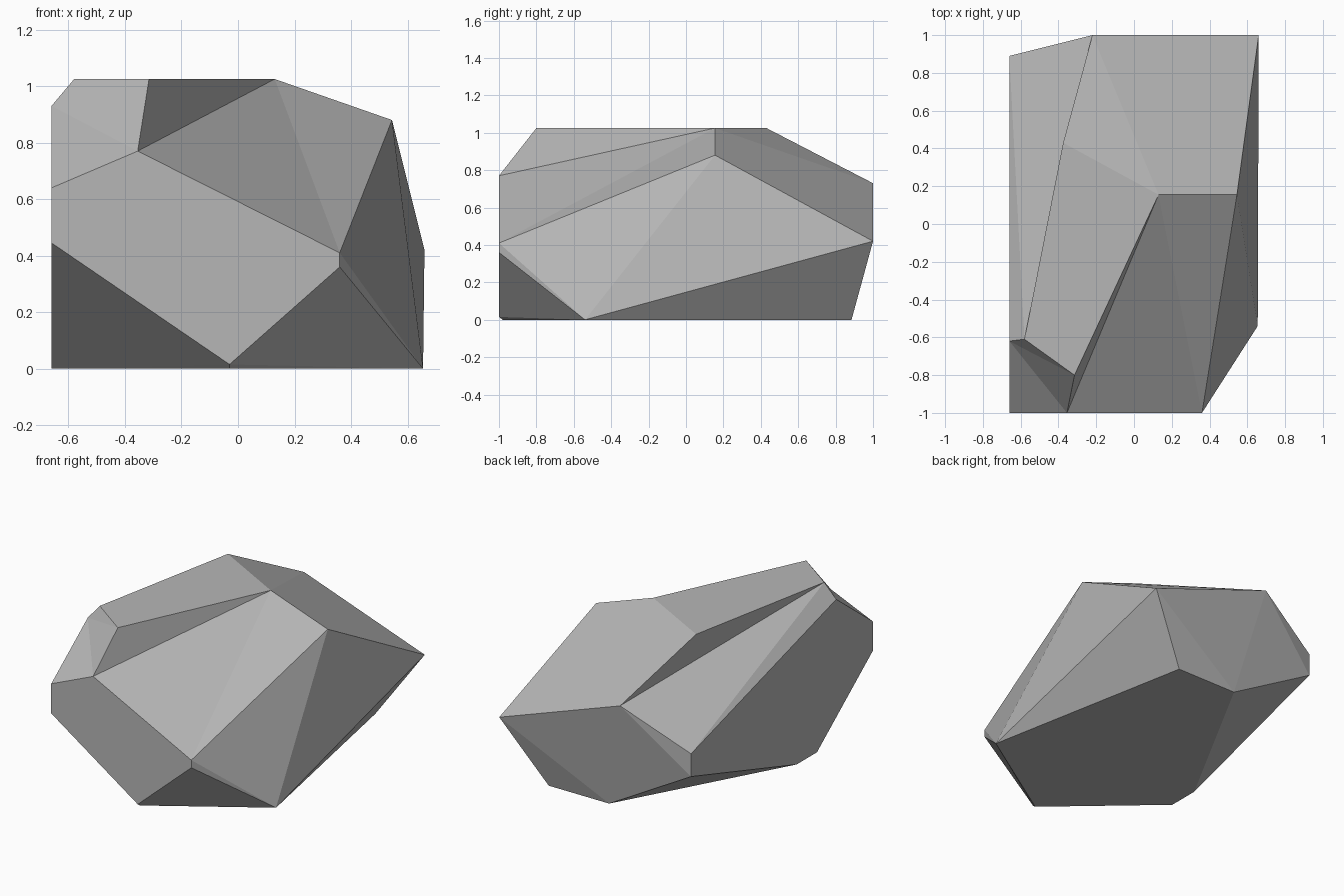
import bpy
import bmesh
import math

# Remove the default cube
default_cube = bpy.data.objects.get("Cube")
if default_cube:
    bpy.data.objects.remove(default_cube, do_unlink=True)


def make_material(name, color):
    material = bpy.data.materials.new(name)
    material.use_nodes = True
    material.diffuse_color = color
    shader = material.node_tree.nodes["Principled BSDF"]
    shader.inputs["Base Color"].default_value = color
    shader.inputs["Roughness"].default_value = 0.9
    return material


def replace_facets(bm, verts, facets):
    """Swap the skin spanning the named corners for the given facets."""
    region = {verts[name] for facet in facets for name in facet.split()}
    covered = [face for face in bm.faces if region.issuperset(face.verts)]
    bmesh.ops.delete(bm, geom=covered, context="FACES")
    for facet in facets:
        bm.faces.new([verts[name] for name in facet.split()])


def make_stone(name, corners, chips, material):
    """Wrap a convex skin round the corners, chip it, and merge flat facets."""
    bm = bmesh.new()
    verts = {key: bm.verts.new(position) for key, position in corners.items()}
    bmesh.ops.convex_hull(bm, input=bm.verts)
    for facets in chips:
        replace_facets(bm, verts, facets)
    bmesh.ops.recalc_face_normals(bm, faces=bm.faces)
    bmesh.ops.dissolve_limit(bm, angle_limit=math.radians(0.5), verts=bm.verts, edges=bm.edges)
    mesh = bpy.data.meshes.new(name)
    bm.to_mesh(mesh)
    bm.free()
    mesh.materials.append(material)
    stone = bpy.data.objects.new(name, mesh)
    bpy.context.collection.objects.link(stone)
    return stone


# Planes that cut the boulder off flat
side, front, back, top, ground = 0.66, -1, 1, 1.025, 0

corners = {
    # Front facet
    "front_peak": (-0.355, front, 0.77),
    "front_right_high": (-side, front, 0.64),
    "front_right_low": (-side, front, 0.445),
    "front_foot": (-0.03, front, 0.015),
    "front_left_low": (0.36, front, 0.36),
    "front_left_high": (0.36, front, 0.41),
    # Flat crown and the shoulder beside it
    "crown_front": (-0.315, -0.8, top),
    "crown_right": (-0.58, -0.61, top),
    "crown_back": (-0.375, 0.43, top),
    "crown_left": (0.13, 0.155, top),
    "shoulder": (0.545, 0.155, 0.88),
    # Right-hand flat facet
    "side_front": (-side, -0.62, 0.93),
    "side_back": (-side, 0.89, 0.49),
    "side_low": (-side, 0.89, 0.34),
    # Back ridge
    "ridge_right": (-0.22, back, 0.73),
    "ridge_left": (side, back, 0.42),
    # Footprint
    "base_front": (-0.03, -0.98, ground),
    "base_left": (0.655, -0.54, ground),
    "base_back_left": (0.38, 0.885, ground),
    "base_back": (-0.06, 0.885, ground),
    "base_right": (-side, -0.21, ground),
    "base_front_right": (-side, -0.42, ground),
}

chips = [
    # Hollow between the crown and the front slope
    ["crown_front crown_left front_peak",
     "front_peak crown_left front_left_high",
     "crown_left shoulder front_left_high"],
    # Hollow along the right of the crown
    ["ridge_right crown_back crown_right",
     "ridge_right crown_right side_back",
     "side_back crown_right side_front"],
    # Front right corner
    ["side_front crown_right crown_front",
     "side_front crown_front front_peak",
     "side_front front_peak front_right_high"],
]

stone_grey = make_material("stone grey", (0.47, 0.47, 0.47, 1))
make_stone("boulder", corners, chips, stone_grey)
